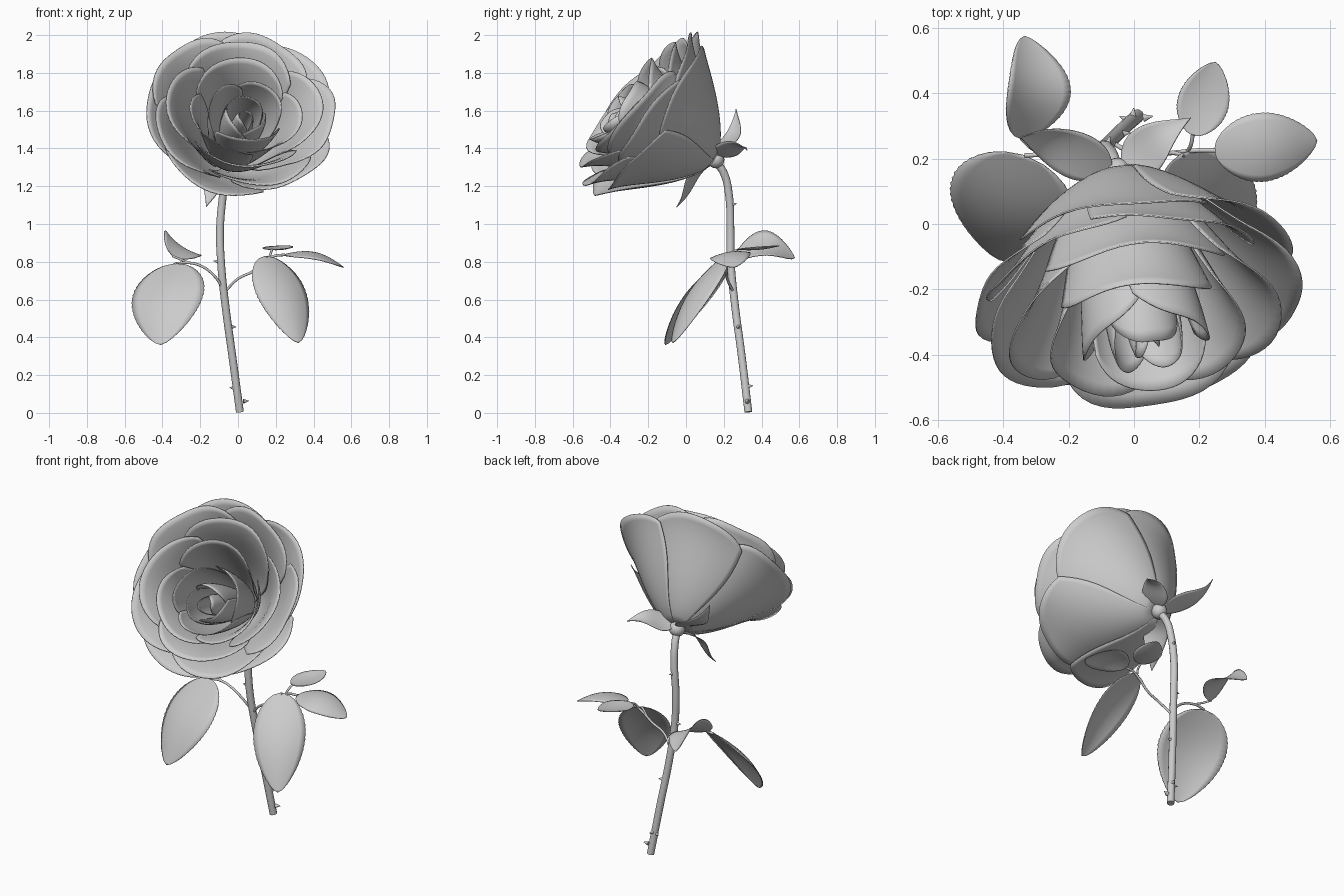
import bpy, bmesh, random
from math import sin, cos, pi, radians
from mathutils import Vector as V

if "Cube" in bpy.data.objects:
    bpy.data.objects.remove(bpy.data.objects["Cube"])

random.seed(4)
HIP = V((-0.05, 0.15, 1.34))                      # where the flower meets the stem
AXIS = V((0.14, -0.83, 0.54)).normalized()        # direction the flower faces
UP = (V((0, 0, 1)) - AXIS * AXIS.z).normalized()
SIDE = UP.cross(AXIS).normalized()
if SIDE.x < 0:
    SIDE = -SIDE


def sheet(name, f, nu, nv, thick):
    """Smooth sheet from f(u in -1..1, v in 0..1), given a slight thickness."""
    bm = bmesh.new()
    g = [[bm.verts.new(f(-1 + 2 * i / nu, j / nv, j)) for i in range(nu + 1)] for j in range(nv + 1)]
    for j in range(nv):
        for i in range(nu):
            bm.faces.new((g[j][i], g[j][i + 1], g[j + 1][i + 1], g[j + 1][i]))
    bmesh.ops.remove_doubles(bm, verts=bm.verts, dist=0.0005)
    for fc in bm.faces:
        fc.smooth = True
    me = bpy.data.meshes.new(name)
    bm.to_mesh(me)
    bm.free()
    ob = bpy.data.objects.new(name, me)
    bpy.context.collection.objects.link(ob)
    m = ob.modifiers.new("thickness", 'SOLIDIFY')
    m.thickness, m.offset = thick, 0
    return ob


def tube(name, pts, r):
    cu = bpy.data.curves.new(name, 'CURVE')
    cu.dimensions = '3D'
    cu.bevel_depth, cu.bevel_resolution, cu.resolution_u = r, 4, 8
    cu.use_fill_caps = True
    sp = cu.splines.new('BEZIER')
    sp.bezier_points.add(len(pts) - 1)
    for b, p in zip(sp.bezier_points, pts):
        b.co = p
        b.handle_left_type = b.handle_right_type = 'AUTO'
    ob = bpy.data.objects.new(name, cu)
    bpy.context.collection.objects.link(ob)


def petal(name, theta, width, R, H, p, flare, drop, r0, front):
    ph, amp = random.uniform(0, 6), 0.02 * R

    def f(u, v, j):
        t = v * (1 - 0.15 * abs(u) ** 3)
        a = theta + u * width * (0.88 + 0.12 * sin(pi * v))
        curl = flare * t ** 6
        r = r0 + R * t ** p * (1 + 0.05 * u) + curl + amp * sin(4 * u + ph) * t ** 4
        h = H * t * (1 - front * sin(a)) - 0.5 * abs(curl) + amp * cos(5 * u + ph) * t ** 4
        return HIP + AXIS * h + (SIDE * cos(a) + UP * sin(a)) * r - UP * (drop * t)
    sheet(name, f, 20, 16, 0.005)


# Petal rings: count, radius, height, cup exponent, half width, first angle, rim curl, droop, front lift
rings = [(5, .455, .455, .67, 48, 98, .035, -.012, .0),
         (5, .43, .52, .65, 46, 62, .04, -.005, .04),
         (4, .36, .58, .60, 58, 85, .04, .01, .06),
         (3, .26, .61, .54, 72, 90, .03, .035, .03),
         (3, .195, .62, .45, 72, 30, -.01, .075, .0),
         (3, .125, .62, .38, 74, 80, -.03, .095, .0),
         (2, .065, .60, .36, 100, 20, -.03, .10, .0)]
for k, (n, R, H, p, w, a0, fl, dr, fr) in enumerate(rings):
    for i in range(n):
        s = random.uniform(0.98, 1.03)
        petal(f"petal_ring{k + 1}_{i + 1}", radians(a0 + 360 * i / n + random.uniform(-5, 5)),
              radians(w), R * s, H * random.uniform(0.97, 1.02), p, fl, dr, .02 - .0028 * k, fr)

# Hip below the petals
bpy.ops.mesh.primitive_uv_sphere_add(segments=20, ring_count=12, radius=0.045, location=HIP + V((0, 0.008, 0)))
bpy.context.object.name = "hip"
bpy.ops.object.shade_smooth()

# Stem
stem = [V(q) for q in ((.01, .33, .005), (-.03, .295, .3), (-.068, .258, .58), (-.09, .237, .8),
                       (-.095, .235, .98), (-.08, .228, 1.15), (-.065, .2, 1.27), (-.05, .155, 1.335))]
tube("stem", stem, 0.021)


def leaf(name, base, tip, width, normal, arch, cup, teeth=0.0, wide=0.85, bend=0.0, pw=0.66):
    base, tip = V(base), V(tip)
    d = tip - base
    s = d.cross(V(normal)).normalized()
    n = s.cross(d).normalized()

    def f(u, v, j):
        w = width / 2 * max(0, sin(pi * v ** wide)) ** pw
        if abs(u) == 1 and j % 2:
            w *= 1 + teeth
        return base + d * v + s * (u * w) + n * (arch * sin(pi * v) + cup * u * u * sin(pi * v) + bend * sin(2 * pi * v))
    sheet(name, f, 10, 40, 0.004)


# Leaves: two large hanging ones, three smaller spreading ones
leaf("left_large_leaf", (-.335, .21, .79), (-.41, -.11, .36), .395, (-.3, -.75, .6), .05, -.035, .02, .78)
leaf("right_large_leaf", (.145, .215, .83), (.32, -.07, .37), .29, (.35, -.75, .6), .05, -.035, .02, .8)
leaf("left_back_leaf", (-.345, .26, .83), (-.335, .575, .82), .23, (.55, 0, .8), .07, .02, .02)
leaf("right_side_leaf", (.245, .225, .835), (.56, .255, .77), .21, (0, -.15, 1), .045, -.02, .02)
leaf("right_small_leaf", (.18, .27, .865), (.25, .495, .885), .155, (0, 0, 1), -.01, .012, .02)

# Leaf stalks
tube("left_stalk", [(-.07, .25, .64), (-.13, .215, .73), (-.2, .208, .78), (-.27, .212, .795), (-.335, .21, .79)], .007)
tube("left_back_stalk", [(-.26, .212, .795), (-.31, .23, .815), (-.345, .262, .83)], .006)
tube("right_stalk", [(-.07, .25, .64), (0, .218, .71), (.08, .215, .75), (.14, .22, .80), (.19, .225, .83), (.25, .225, .837)], .007)
tube("right_large_stalk", [(.11, .217, .775), (.135, .215, .81), (.155, .21, .825)], .006)
tube("right_small_stalk", [(.165, .223, .82), (.175, .245, .85), (.18, .275, .865)], .006)

# Sepals: broad near the hip with a long drawn-out tip
leaf("sepal_right", (-.03, .16, 1.36), (.175, .325, 1.39), .15, (.2, .5, .8), .03, .01, wide=.62, bend=-.01, pw=1.1)
leaf("sepal_left", (-.07, .16, 1.36), (-.35, .265, 1.61), .15, (.4, -.5, .8), -.05, .01, wide=.62, bend=.01, pw=1.1)
leaf("sepal_down", (-.07, .14, 1.32), (-.17, -.05, 1.09), .14, (-.3, -.6, .7), .02, .01, wide=.62, bend=.015, pw=1.1)

# Thorns: position on the stem and outward direction
for i, (pos, d) in enumerate((((.018, .322, .06), (1, .2, .1)), ((-.008, .312, .13), (-1, .5, .1)),
                              ((-.005, .315, .14), (.1, 1, .1)), ((-.05, .275, .455), (1, .1, 0)),
                              ((-.09, .237, .8), (-1, 0, .1)), ((-.085, .23, 1.1), (.3, 1, .2)))):
    d = V(d).normalized()
    bpy.ops.mesh.primitive_cone_add(vertices=10, radius1=0.013, radius2=0.001, depth=0.03,
                                    location=V(pos) + d * 0.026, rotation=d.to_track_quat('Z', 'Y').to_euler())
    bpy.context.object.name = f"thorn_{i + 1}"
    bpy.ops.object.shade_smooth_by_angle()
